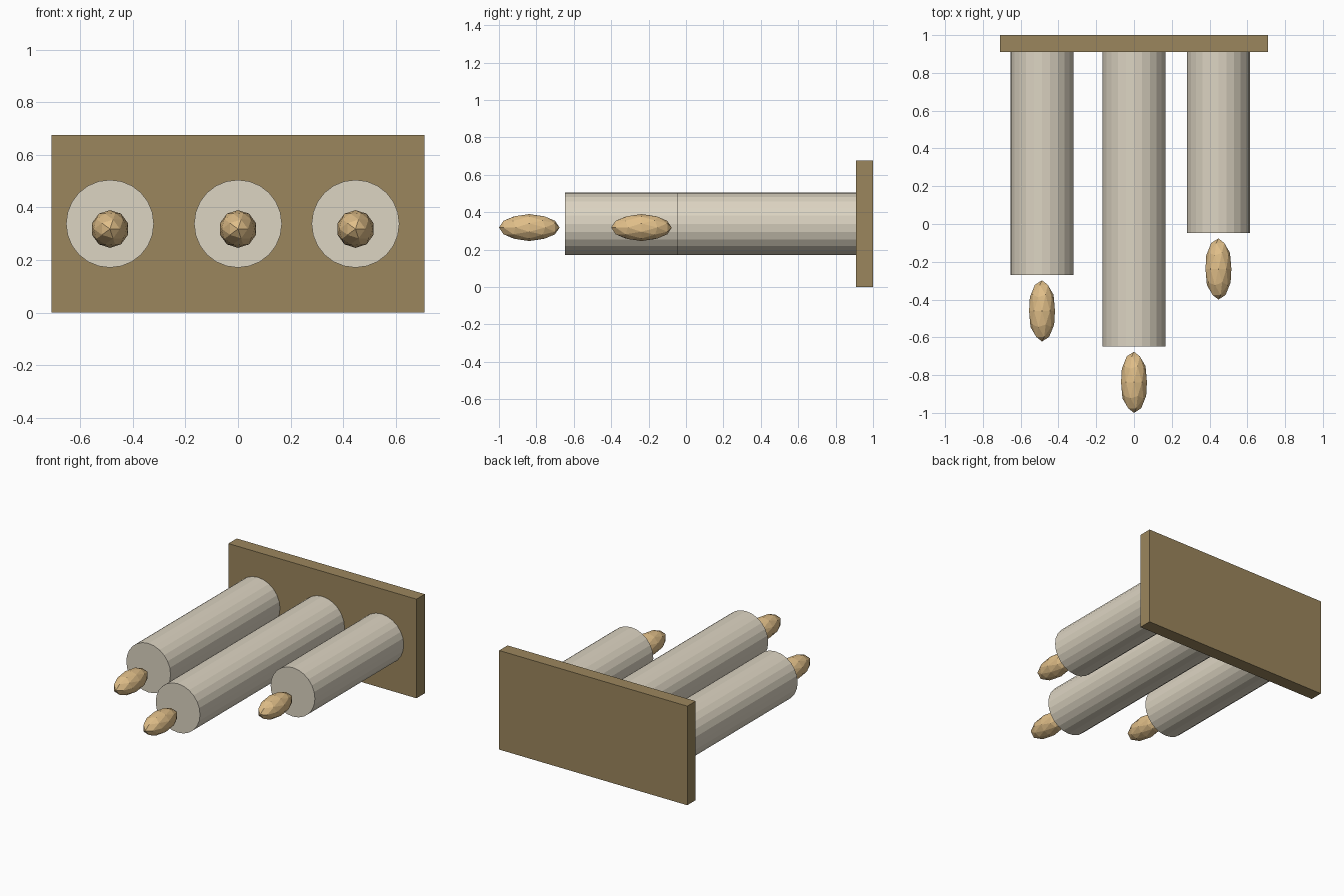
import bpy
from math import pi

if "Cube" in bpy.data.objects:
    bpy.data.objects.remove(bpy.data.objects["Cube"])


def material(name, color):
    m = bpy.data.materials.new(name)
    m.diffuse_color = (*color, 1)
    m.use_nodes = True
    m.node_tree.nodes["Principled BSDF"].inputs["Base Color"].default_value = m.diffuse_color
    return m


WOOD = material("wood", (0.33, 0.24, 0.11))
WAX = material("wax", (0.72, 0.66, 0.54))
GLOW = material("glow", (0.75, 0.52, 0.25))


def finish(name, mat, scale=(1, 1, 1)):
    ob = bpy.context.object
    ob.name = name
    ob.scale = scale
    ob.data.materials.append(mat)
    return ob


BOARD_FRONT = 0.91

# Backing board
bpy.ops.mesh.primitive_cube_add(size=1, location=(0, (BOARD_FRONT + 1) / 2, 0.338))
finish("base_board", WOOD, (1.42, 1 - BOARD_FRONT, 0.676))

# Candles lying forward from the board, each with a faceted flame: (name, x, front y)
for name, x, front in (("left", -0.487, -0.27), ("middle", 0, -0.648), ("right", 0.447, -0.048)):
    bpy.ops.mesh.primitive_cylinder_add(
        vertices=24, radius=0.167, depth=BOARD_FRONT - front,
        location=(x, (BOARD_FRONT + front) / 2, 0.338), rotation=(pi / 2, 0, 0))
    finish(name + "_candle", WAX)

    bpy.ops.mesh.primitive_ico_sphere_add(
        subdivisions=2, radius=1, location=(x, front - 0.19, 0.318), rotation=(pi / 2, 0, 0))
    finish(name + "_flame", GLOW, (0.072, 0.072, 0.162))
